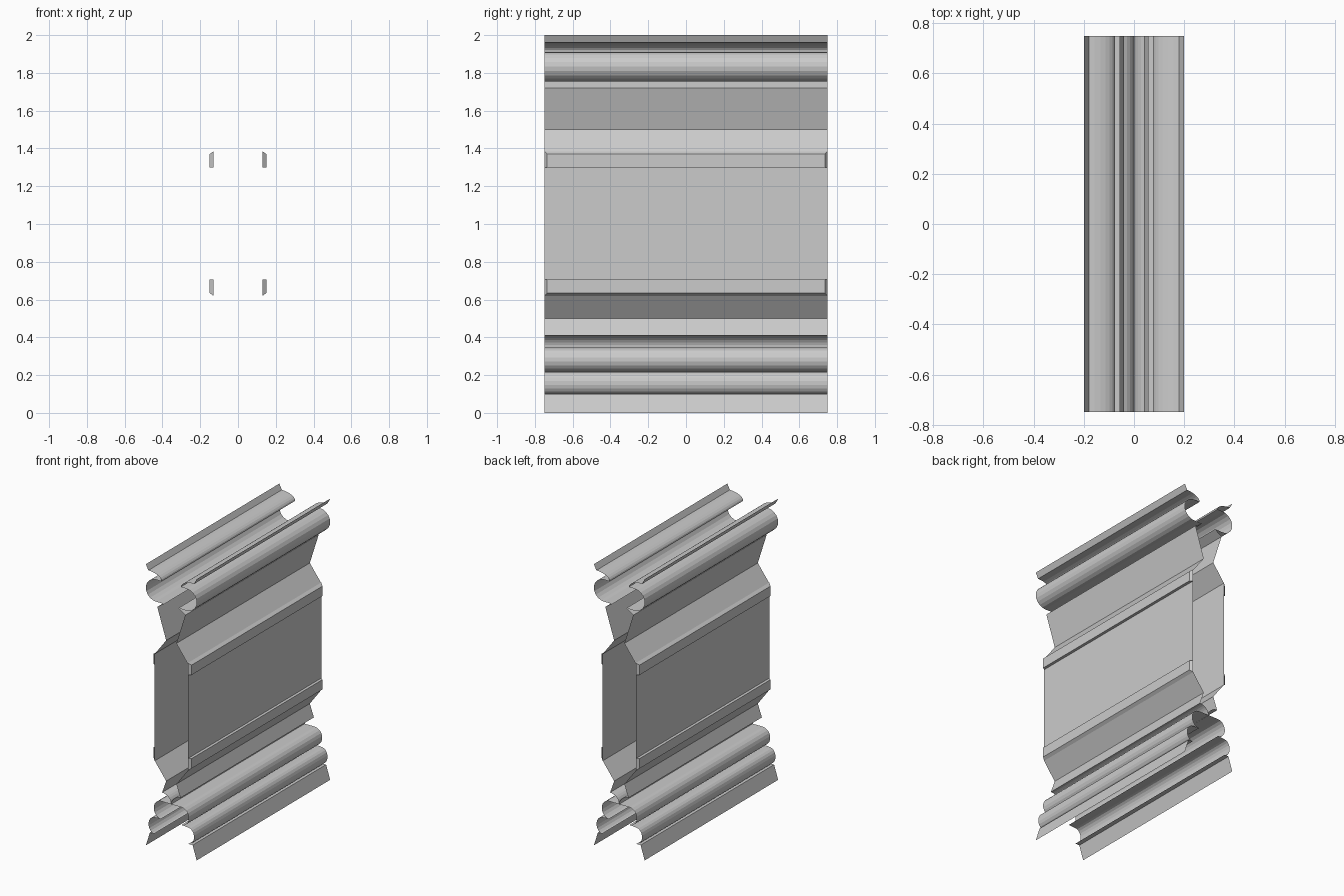
import bpy
import bmesh
from math import cos, sin, radians

if "Cube" in bpy.data.objects:
    bpy.data.objects.remove(bpy.data.objects["Cube"])

HALF = 0.75  # half length along y


def arc(cx, cz, rx, rz, a0, a1, n=9):
    """Points of an elliptical arc in the x-z plane."""
    return [(cx + rx * cos(radians(a0 + (a1 - a0) * i / n)),
             cz + rz * sin(radians(a0 + (a1 - a0) * i / n))) for i in range(n + 1)]


def finish(bm, name):
    """Turn a bmesh into an object mirrored across x = 0."""
    mesh = bpy.data.meshes.new(name)
    bm.to_mesh(mesh)
    bm.free()
    ob = bpy.data.objects.new(name, mesh)
    bpy.context.collection.objects.link(ob)
    mod = ob.modifiers.new("Mirror", 'MIRROR')
    mod.use_mirror_merge = False
    return ob


def sheet(name, profile):
    """Open moulding sheet: profile swept along y."""
    bm = bmesh.new()
    a = [bm.verts.new((x, -HALF, z)) for x, z in profile]
    b = [bm.verts.new((x, HALF, z)) for x, z in profile]
    for i in range(len(profile) - 1):
        bm.faces.new((a[i], b[i], b[i + 1], a[i + 1]))
    return finish(bm, name)


def strip(name, z_flat, z_slope):
    """Raised border strip: square edge by the panel, bevelled far edge and ends."""
    s = 1 if z_slope > z_flat else -1
    inner = [(0.13, z_flat), (0.13, z_slope)]
    outer = [(0.15, z_flat), (0.15, z_slope - 0.015 * s)]
    bm = bmesh.new()
    i0, i1 = [[bm.verts.new((x, y, z)) for x, z in inner] for y in (-HALF, HALF)]
    o0, o1 = [[bm.verts.new((x, y, z)) for x, z in outer] for y in (-HALF + 0.015, HALF - 0.015)]
    bm.faces.new((o0[0], o1[0], o1[1], o0[1]))
    bm.faces.new((i0[0], i1[0], o1[0], o0[0]))
    bm.faces.new((o0[1], o1[1], i1[1], i0[1]))
    bm.faces.new((i0[0], o0[0], o0[1], i0[1]))
    bm.faces.new((i1[0], i1[1], o1[1], o1[0]))
    bmesh.ops.recalc_face_normals(bm, faces=bm.faces)
    # keep the outer face pointing outward
    bm.normal_update()
    if max(bm.faces, key=lambda f: f.calc_center_median().x).normal.x < 0:
        bmesh.ops.reverse_faces(bm, faces=bm.faces)
    return finish(bm, name)


# Foot: sloping plinth and two rounded mouldings
sheet("base_moulding",
      [(0.20, 0.0), (0.168, 0.10)]
      + arc(0.135, 0.158, 0.044, 0.058, -90, 90)
      + arc(0.08, 0.283, 0.058, 0.063, -90, 90)
      + [(0.0, 0.346)])

# Hollow and flare below the waist
sheet("lower_cove", arc(0.072, 0.345, 0.072, 0.065, 180, 90, 7) + [(0.04, 0.50)])

# Body: waist, slope, flat panel, slope, waist, upper flare
sheet("body_panel", [(0.04, 0.50), (0.13, 0.62), (0.13, 1.38), (0.04, 1.50), (0.11, 1.72)])

# Raised strips along both edges of the panel
strip("lower_strip", 0.705, 0.62)
strip("upper_strip", 1.30, 1.385)

# Cap: fillet, large round, cove and lip
sheet("top_moulding",
      [(0.11, 1.72), (0.055, 1.755), (0.115, 1.755)]
      + arc(0.12, 1.833, 0.08, 0.078, -90, 90, 10)
      + arc(0.18, 1.911, 0.105, 0.05, 180, 90, 7)
      + [(0.20, 2.0)])
